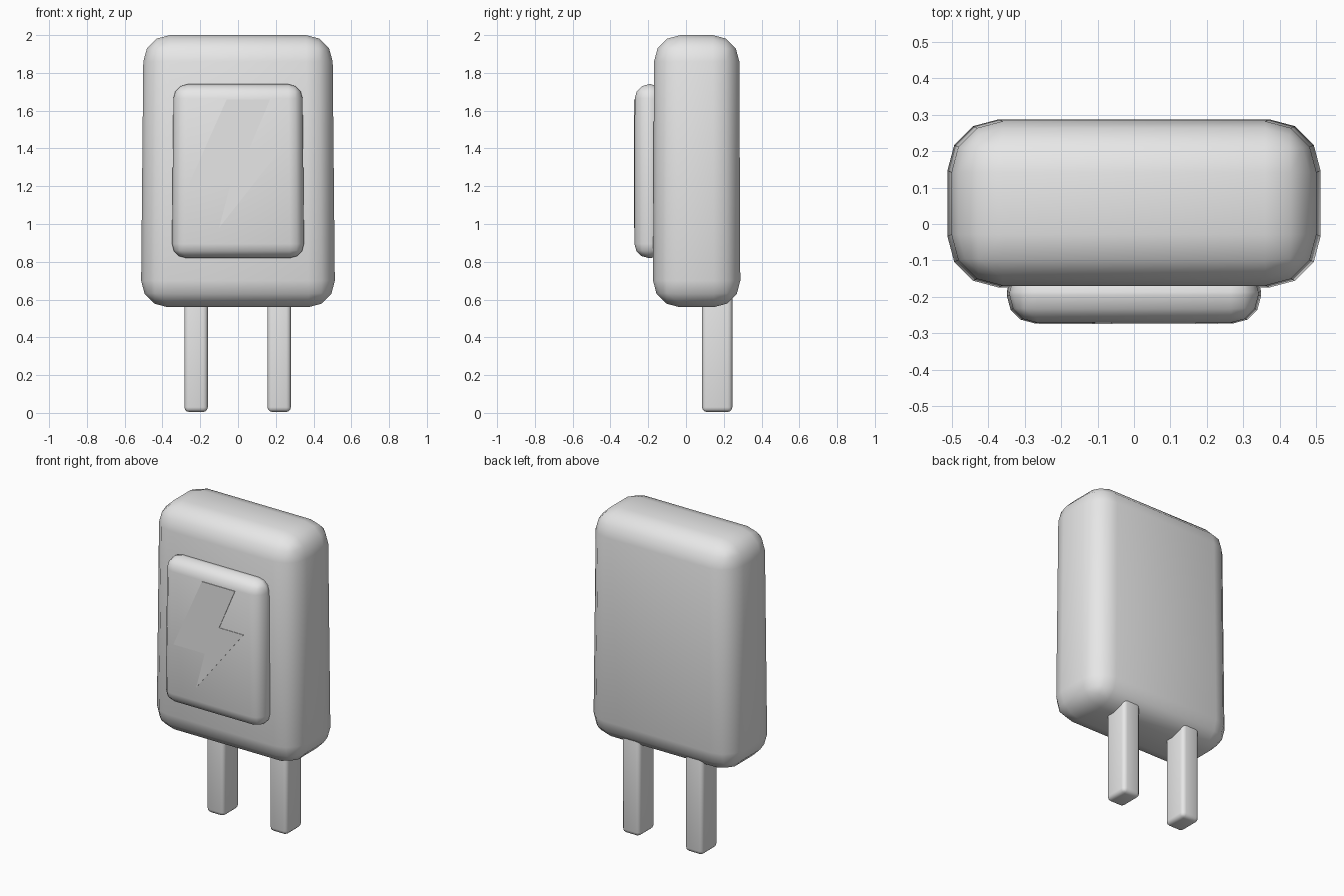
import bpy
import bmesh

cube = bpy.data.objects.get("Cube")
if cube:
    bpy.data.objects.remove(cube, do_unlink=True)

grey = bpy.data.materials.new("light grey plastic")
grey.use_nodes = True
colour = (0.8, 0.8, 0.8, 1)
grey.diffuse_color = colour
grey.node_tree.nodes["Principled BSDF"].inputs["Base Color"].default_value = colour


def finish(name, bm):
    bmesh.ops.recalc_face_normals(bm, faces=bm.faces[:])
    mesh = bpy.data.meshes.new(name)
    bm.to_mesh(mesh)
    bm.free()
    mesh.materials.append(grey)
    obj = bpy.data.objects.new(name, mesh)
    bpy.context.collection.objects.link(obj)
    bpy.ops.object.select_all(action="DESELECT")
    obj.select_set(True)
    bpy.context.view_layer.objects.active = obj
    return obj


def rounded_box(name, low, high, radius, segments, taper=1.0):
    """Box between two corners with rounded edges; taper scales the top width."""
    bm = bmesh.new()
    bmesh.ops.create_cube(bm, size=1)
    centre = [(a + b) / 2 for a, b in zip(low, high)]
    for v in bm.verts:
        narrow = taper if v.co.z > 0 else 1.0
        for i in range(3):
            scale = (high[i] - low[i]) * (narrow if i < 2 else 1.0)
            v.co[i] = centre[i] + v.co[i] * scale
    bmesh.ops.bevel(bm, geom=bm.edges[:], offset=radius, segments=segments,
                    profile=0.5, affect="EDGES")
    obj = finish(name, bm)
    bpy.ops.object.shade_smooth_by_angle(angle=0.7)
    return obj


# Main housing, slightly narrower at the top
rounded_box("housing", (-0.514, -0.175, 0.56), (0.514, 0.288, 2.0), 0.14, 3, 0.973)

# Raised front panel, set into the housing
rounded_box("front_panel", (-0.35, -0.273, 0.82), (0.35, -0.11, 1.74), 0.075, 3, 0.975)

# Contact prongs
for side, x in (("right", -0.222), ("left", 0.218)):
    rounded_box(side + "_prong", (x - 0.062, 0.085, 0.005), (x + 0.062, 0.245, 0.75), 0.025, 3)

# Lightning bolt plate, almost flush with the panel
outline = [(-0.06, 1.66), (0.17, 1.66), (0.06, 1.40), (0.23, 1.40),
           (-0.10, 0.98), (-0.04, 1.21), (-0.26, 1.21)]
bm = bmesh.new()
face = bm.faces.new([bm.verts.new((x, -0.271, z)) for x, z in outline])
plate = bmesh.ops.extrude_face_region(bm, geom=[face])["geom"]
for v in plate:
    if isinstance(v, bmesh.types.BMVert):
        v.co.y = -0.275
finish("bolt_plate", bm)
